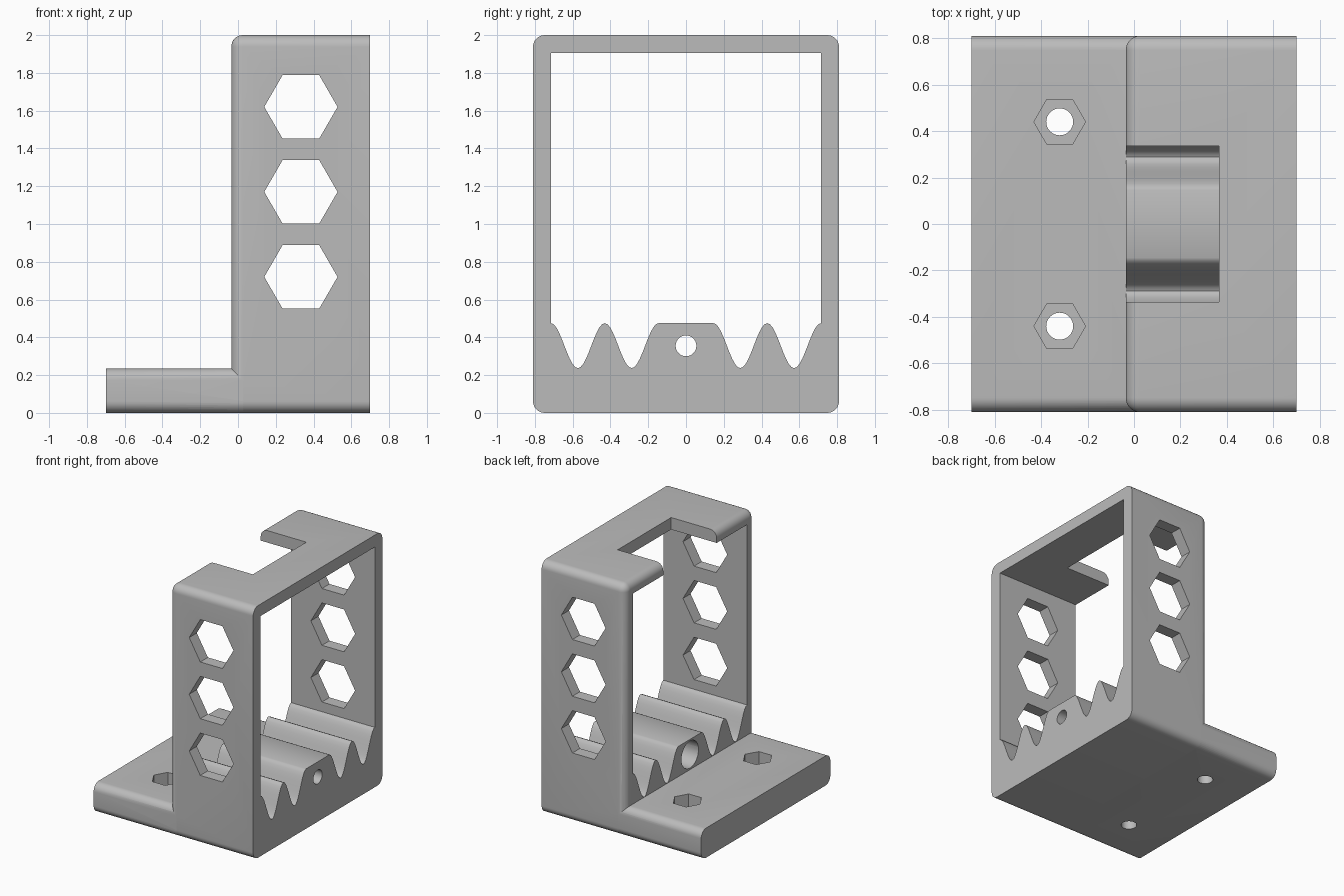
import bpy
import bmesh
from math import sin, cos, pi, radians
from mathutils import Matrix, Vector

if "Cube" in bpy.data.objects:
    bpy.data.objects.remove(bpy.data.objects["Cube"], do_unlink=True)

HALF_W, HEIGHT = 0.81, 2.0
BACK, FRONT = -0.035, 0.70
PLATE_TOP, TOOTH_TOP = 0.235, 0.475
R = 0.06

grey = bpy.data.materials.new("plain grey")
grey.use_nodes = True
colour = (0.5, 0.5, 0.5, 1)
grey.diffuse_color = colour
grey.node_tree.nodes["Principled BSDF"].inputs["Base Color"].default_value = colour


def add_object(name, bm):
    bmesh.ops.recalc_face_normals(bm, faces=bm.faces)
    mesh = bpy.data.meshes.new(name)
    bm.to_mesh(mesh)
    bm.free()
    mesh.materials.append(grey)
    ob = bpy.data.objects.new(name, mesh)
    bpy.context.scene.collection.objects.link(ob)
    return ob


def loft(name, sections):
    """Skin a list of (x, [(y, z), ...]) sections and cap both ends."""
    bm = bmesh.new()
    rings = [[bm.verts.new((x, y, z)) for y, z in pts] for x, pts in sections]
    for a, b in zip(rings, rings[1:]):
        for i in range(len(a)):
            j = (i + 1) % len(a)
            bm.faces.new((a[i], a[j], b[j], b[i]))
    bm.faces.new(rings[0])
    bm.faces.new(rings[-1])
    return add_object(name, bm)


def rounded_rect(height, inset=0.0, steps=8):
    """Rounded rectangle in y and z, standing on z = 0."""
    r = R + 0.002
    pts = []
    corners = [(1, 1), (-1, 1), (-1, -1), (1, -1)]
    for k, (sy, sz) in enumerate(corners):
        cy = sy * (HALF_W - r)
        cz = height - r if sz > 0 else r
        for i in range(steps + 1):
            a = (k + i / steps) * pi / 2
            pts.append((cy + (r - inset) * cos(a), cz + (r - inset) * sin(a)))
    return pts


def prism(name, sides, radius, centre, length, axis):
    bm = bmesh.new()
    bmesh.ops.create_cone(bm, cap_ends=True, segments=sides, radius1=radius,
                          radius2=radius, depth=length)
    # put a corner on the x axis for hexagons
    corner = max(bm.verts, key=lambda v: v.co.x).co
    if abs(corner.y) > 0.01 * radius and sides == 6:
        bmesh.ops.rotate(bm, verts=bm.verts, matrix=Matrix.Rotation(radians(30), 3, 'Z'))
    turn = Vector((0, 0, 1)).rotation_difference(Vector(axis)).to_matrix()
    bmesh.ops.rotate(bm, verts=bm.verts, matrix=turn)
    bmesh.ops.translate(bm, verts=bm.verts, vec=centre)
    return add_object(name, bm)


def box(name, low, high):
    bm = bmesh.new()
    bmesh.ops.create_cube(bm, size=1)
    low, high = Vector(low), Vector(high)
    bmesh.ops.scale(bm, verts=bm.verts, vec=high - low)
    bmesh.ops.translate(bm, verts=bm.verts, vec=(low + high) / 2)
    return add_object(name, bm)


def combine(target, tool, operation):
    mod = target.modifiers.new(operation.lower(), 'BOOLEAN')
    mod.operation = operation
    mod.solver = 'EXACT'
    mod.object = tool
    bpy.context.view_layer.update()
    graph = bpy.context.evaluated_depsgraph_get()
    mesh = bpy.data.meshes.new_from_object(target.evaluated_get(graph))
    target.modifiers.clear()
    target.data = mesh
    bpy.data.objects.remove(tool, do_unlink=True)


# Upright frame, with its back rim rounded over
fillet = []
for i in range(9):
    a = i / 8 * pi / 2
    fillet.append((BACK + R * (1 - sin(a)), rounded_rect(HEIGHT, R * (1 - cos(a)))))
bracket = loft("bracket", [(FRONT, rounded_rect(HEIGHT))] + fillet)

# Opening through the frame, with a wavy toothed floor
PITCH, FLAT, WALL = 0.285, 0.145, 0.715
mid = (TOOTH_TOP + PLATE_TOP) / 2 + 0.001
amp = (TOOTH_TOP - PLATE_TOP) / 2 - 0.001
steps = 40
wave = []
for i in range(steps + 1):
    t = i / steps
    wave.append((FLAT + t * 2 * PITCH, mid + amp * cos(4 * pi * t)))
floor = [(-y, z) for y, z in reversed(wave)] + wave
opening = floor + [(WALL, 1.905), (-WALL, 1.905)]
combine(bracket, loft("opening_cutter", [(-0.3, opening), (1, opening)]), 'DIFFERENCE')

# Foot plate
plate = rounded_rect(PLATE_TOP)
combine(bracket, loft("foot_plate", [(-0.7, plate), (0.03, plate)]), 'UNION')

# Notch in the top
combine(bracket, box("notch_cutter", (-0.3, -0.335, 1.7), (0.365, 0.335, 2.2)), 'DIFFERENCE')

# Hexagonal windows through both side walls
for z in (0.72, 1.17, 1.62):
    combine(bracket, prism("window_cutter", 6, 0.194, (0.333, 0, z), 2, (0, 1, 0)), 'DIFFERENCE')

# Screw holes with nut pockets in the foot plate
for y in (-0.44, 0.44):
    combine(bracket, prism("screw_cutter", 32, 0.058, (-0.32, y, 0.1), 1, (0, 0, 1)), 'DIFFERENCE')
    combine(bracket, prism("nut_cutter", 6, 0.111, (-0.32, y, 0.32), 0.4, (0, 0, 1)), 'DIFFERENCE')

# Stepped bore through the middle tooth
combine(bracket, prism("bore_cutter", 32, 0.055, (0.3, 0, 0.355), 2, (1, 0, 0)), 'DIFFERENCE')
combine(bracket, prism("wide_bore_cutter", 32, 0.107, (0.15, 0, 0.355), 0.7, (1, 0, 0)), 'DIFFERENCE')

# Smooth fillets and teeth, crisp edges elsewhere
bpy.ops.object.select_all(action='DESELECT')
bracket.select_set(True)
bpy.context.view_layer.objects.active = bracket
bpy.ops.object.shade_smooth_by_angle(angle=radians(30))
